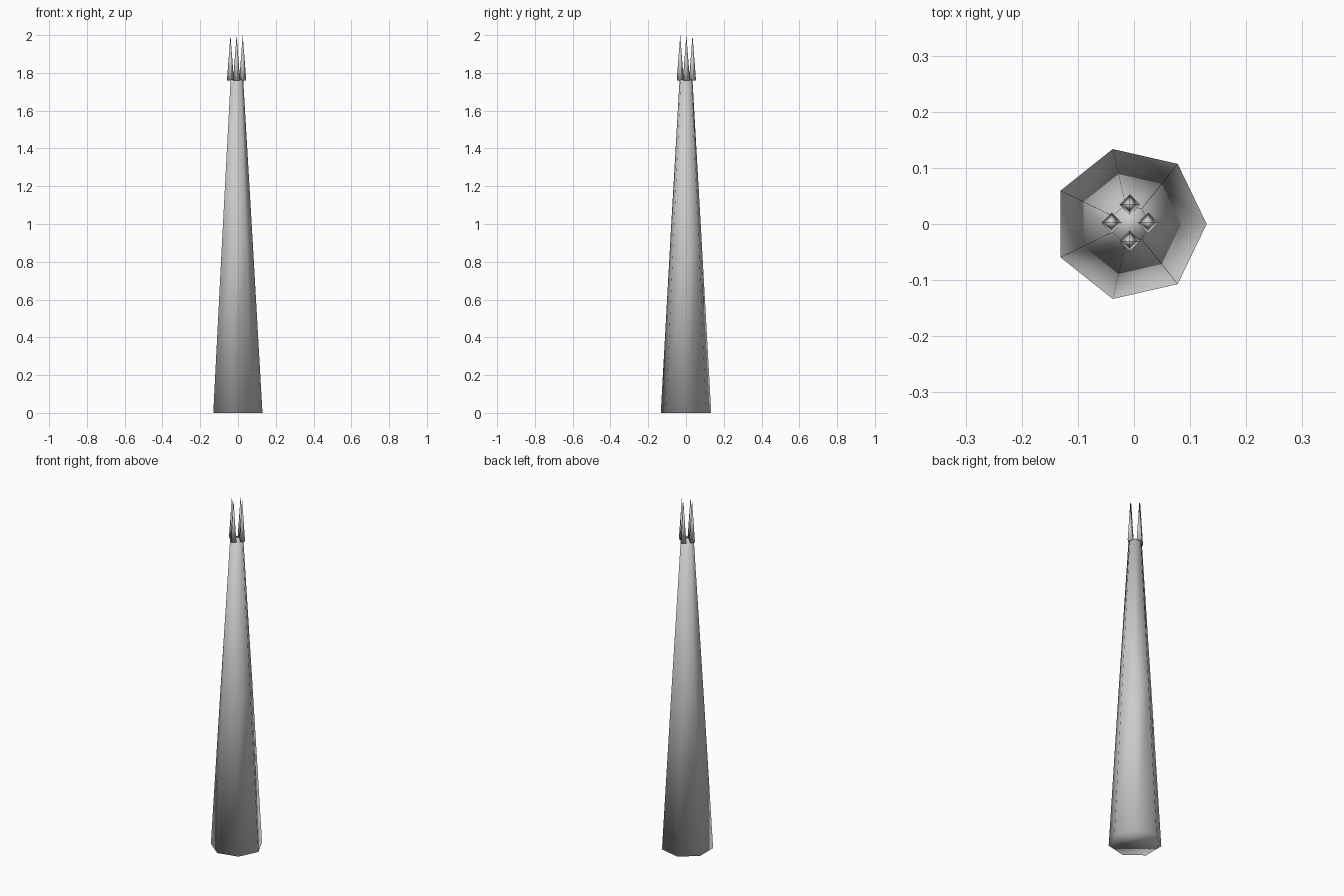
import bpy, bmesh, math

if "Cube" in bpy.data.objects:
    bpy.data.objects.remove(bpy.data.objects["Cube"])


def tapered(name, sides, rings, centre, tip=None):
    """Polygonal tapered body: rings are (radius, z); optional pointed tip height."""
    cx, cy = centre
    bm = bmesh.new()
    loops = []
    for r, z in rings:
        loops.append([bm.verts.new((cx + r * math.cos(2 * math.pi * i / sides),
                                    cy + r * math.sin(2 * math.pi * i / sides), z))
                      for i in range(sides)])
    for low, high in zip(loops, loops[1:]):
        for i in range(sides):
            j = (i + 1) % sides
            bm.faces.new((low[i], low[j], high[j], high[i]))
    bm.faces.new(loops[0][::-1])
    if tip is None:
        bm.faces.new(loops[-1])
    else:
        apex = bm.verts.new((cx, cy, tip))
        for i in range(sides):
            bm.faces.new((loops[-1][i], loops[-1][(i + 1) % sides], apex))
    for f in bm.faces:
        f.smooth = True
    mesh = bpy.data.meshes.new(name)
    bm.to_mesh(mesh)
    bm.free()
    obj = bpy.data.objects.new(name, mesh)
    bpy.context.collection.objects.link(obj)
    return obj


CX = -0.0075

# seven-sided tapering shaft with one loop halfway up
tapered("shaft", 7, [(0.137, 0), (0.087, 0.88), (0.035, 1.765)], (CX, 0))

# four slim square prongs around the top
for k in range(4):
    a = k * math.pi / 2
    centre = (CX + 0.0325 * math.cos(a), 0.002 + 0.0325 * math.sin(a))
    tapered(f"prong_{k + 1}", 4, [(0.0185, 1.76), (0.0125, 1.84)], centre, tip=2.0)
